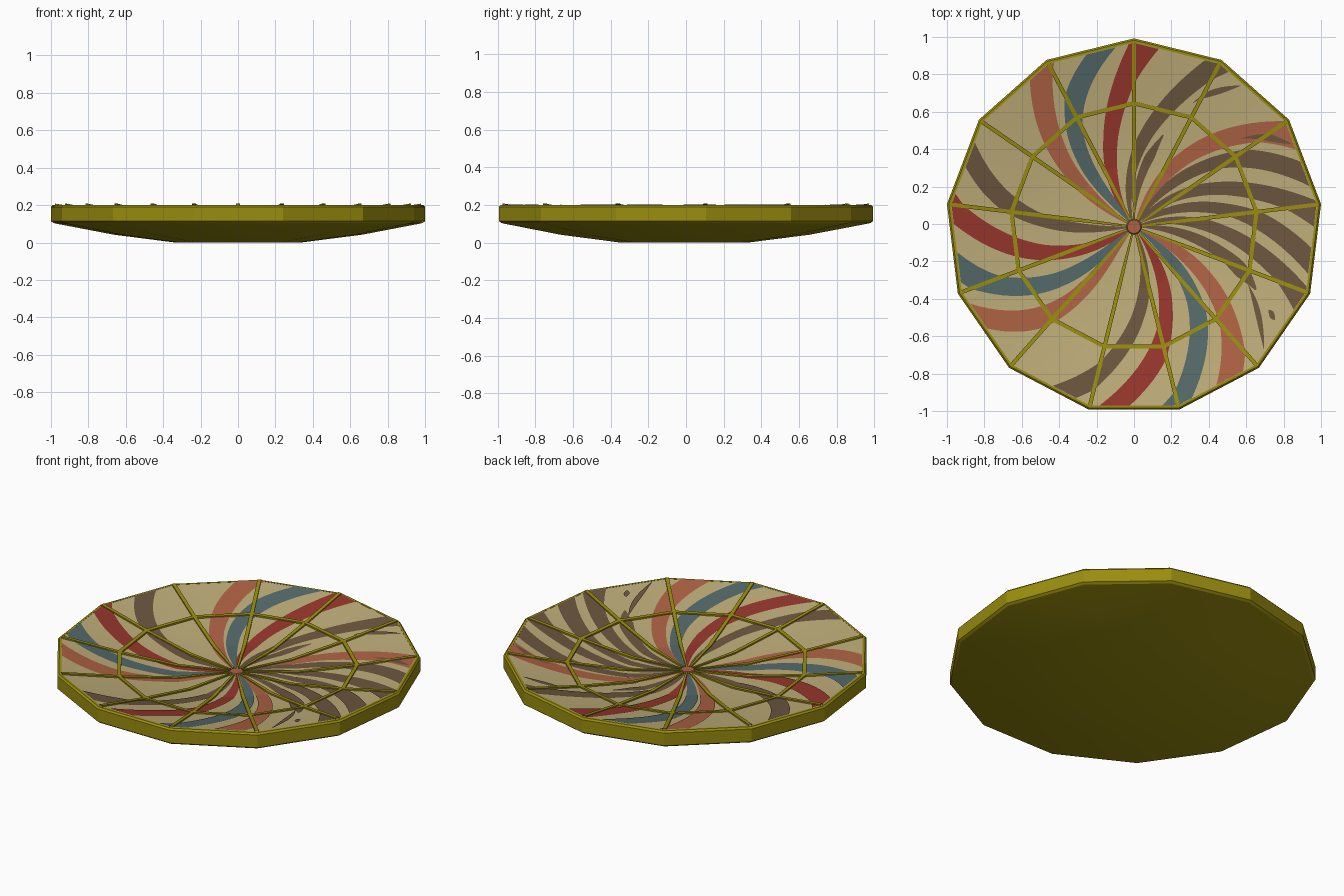
import bpy, bmesh, math

if "Cube" in bpy.data.objects:
    bpy.data.objects.remove(bpy.data.objects["Cube"])

N = 13
STEP = 2 * math.pi / N
HALF = STEP / 2
R = 1.0073          # corner radius of the 13-sided dish
CY = -0.0147        # centre offset so the bounds are centred
TOP = [(0, .102), (.34, .102), (.66, .144), (.985, .199)]   # inner dish profile


def mat(name, rgb):
    m = bpy.data.materials.new(name)
    lin = [((c / 255 + .055) / 1.055) ** 2.4 if c > 10 else c / 255 / 12.92 for c in rgb]
    m.diffuse_color = (*lin, 1)
    m.use_nodes = True
    m.node_tree.nodes["Principled BSDF"].inputs["Base Color"].default_value = m.diffuse_color
    return m


OLIVE = mat("olive", (154, 141, 14))
TAN = mat("tan", (190, 173, 121))
BROWN = mat("brown", (108, 86, 63))
RED = mat("red", (150, 54, 44))
BLUE = mat("slate_blue", (84, 105, 105))
ORANGE = mat("orange", (174, 98, 68))


def make(name, bm, material, smooth=None):
    me = bpy.data.meshes.new(name)
    bm.to_mesh(me)
    bm.free()
    me.materials.append(material)
    ob = bpy.data.objects.new(name, me)
    ob.location = (0, CY, 0)
    bpy.context.collection.objects.link(ob)
    if smooth:
        bpy.ops.object.select_all(action='DESELECT')
        bpy.context.view_layer.objects.active = ob
        ob.select_set(True)
        bpy.ops.object.shade_smooth_by_angle(angle=math.radians(smooth))
    return ob


def lathe(name, profile, material, smooth=None, closed=False):
    """Sweep a (radius, z) profile round the 13 corners."""
    bm = bmesh.new()
    rows = []
    for r, z in profile:
        if r == 0:
            rows.append([bm.verts.new((0, 0, z))] * N)
        else:
            rows.append([bm.verts.new((r * math.cos(math.pi / 2 + i * STEP),
                                       r * math.sin(math.pi / 2 + i * STEP), z)) for i in range(N)])
    pairs = list(zip(rows, rows[1:])) + ([(rows[-1], rows[0])] if closed else [])
    for a, b in pairs:
        for i in range(N):
            j = (i + 1) % N
            bm.faces.new(list(dict.fromkeys((a[i], a[j], b[j], b[i]))))
    return make(name, bm, material, smooth)


def height(rho):
    for (r0, z0), (r1, z1) in zip(TOP, TOP[1:]):
        if rho <= r1:
            return z0 + (z1 - z0) * (rho - r0) / (r1 - r0)
    return TOP[-1][1]


# Olive underside and rim
lathe("dish_body", [(0, 0), (.34, 0), (.67, .042), (.975, .1), (.994, .104), (R, .114),
                    (R, .19), (.998, .2), (.985, .2), (.985, .19)], OLIVE, 25)
# Tan inner face
lathe("dish_inner_face", TOP[::1][::-1], TAN, 25)


def stripe(name, material, a_out, a_mid, a_in, hw, r0=.03, r1=.983, lift=.003, taper=False):
    """Curved painted stripe: angles given at radii .95, .65 and .35."""
    bm = bmesh.new()
    rows, steps, cross = [], 28, 6
    for k in range(steps + 1):
        rho = r0 + (r1 - r0) * k / steps
        t = (.95 - rho) / .3
        ang = (a_out * (t - 1) * (t - 2) / 2 - a_mid * t * (t - 2) + a_in * t * (t - 1) / 2)
        w = hw * (1 + .3 * max(0, .5 - rho) / .3)
        if taper:
            w *= .1 + math.sin(math.pi * k / steps)
        elif r1 < .9:
            w *= min(1, .1 + (r1 - rho) / .15)
        row = []
        for c in range(cross + 1):
            th = math.radians(ang + w * (2 * c / cross - 1))
            d = (th - math.pi / 2) % STEP - HALF
            r = rho * math.cos(HALF) / math.cos(d)
            row.append(bm.verts.new((r * math.cos(th), r * math.sin(th), height(rho) + lift)))
        rows.append(row)
    for a, b in zip(rows, rows[1:]):
        for i in range(cross):
            bm.faces.new((a[i], b[i], b[i + 1], a[i + 1]))
    make(name, bm, material)


# Full stripes: colour and angles at the three radii
STRIPES = [
    (ORANGE, 122, 133, 142), (BLUE, 103, 120, 129), (RED, 88, 99, 111),
    (BROWN, 64, 76, 90), (ORANGE, 32, 46, 58), (BROWN, 19, 34, 47),
    (BROWN, 5.5, 18, 32), (BROWN, -9.5, 4, 18), (BROWN, -22, -10, 3),
    (ORANGE, -56, -42, -31), (BLUE, -74, -57, -44), (RED, -94, -77, -63),
    (BROWN, -111, -95, -81), (ORANGE, 212, 226, 232), (BLUE, 195, 210, 219),
    (RED, 176, 190, 202), (BROWN, 158, 171, 180)]
for n, (m, a, b, c) in enumerate(STRIPES):
    stripe("stripe_%02d" % n, m, a, b, c, 4.2 if m == BROWN else 4.8)
# Short stripes that fade out
stripe("short_stripe_top", BROWN, 58, 68, 79, 3.6, r1=.53)
stripe("short_stripe_right", BROWN, -36, -23, -11, 4.2, r1=.75)
# Worn paint slivers
stripe("sliver_top", BROWN, 54, 69, 84, 1.2, .74, .97, .005, True)
stripe("sliver_right", BROWN, 29, 45, 60, 1.3, .76, .97, .005, True)
stripe("sliver_low", BROWN, -42, -24, -6, 1.3, .70, .97, .005, True)
stripe("sliver_dot", BROWN, -34, -25, -15, 1.0, .87, .93, .005, True)

# Olive spokes to each corner
bm = bmesh.new()
for i in range(N):
    a = math.pi / 2 + i * STEP
    ux, uy = math.cos(a), math.sin(a)
    rows = []
    for r in (.04, .34, .66, .985):
        w = .005 if r < .1 else .0105
        z = height(r)
        rows.append([bm.verts.new((r * ux - s * w * uy, r * uy + s * w * ux, z + h))
                     for s, h in ((1, -.002), (1, .009), (-1, .009), (-1, -.002))])
    for p, q in zip(rows, rows[1:]):
        for j in range(3):
            bm.faces.new((p[j], p[j + 1], q[j + 1], q[j]))
bmesh.ops.recalc_face_normals(bm, faces=bm.faces)
for f in bm.faces:   # keep the flat tops facing up
    if abs(f.normal.z) > .5 and f.normal.z < 0:
        f.normal_flip()
make("spokes", bm, OLIVE)

# Olive ring half way out
z = height(.66)
lathe("middle_ring", [(.649, z - .003), (.671, z - .001), (.671, z + .010), (.649, z + .008)],
      OLIVE, closed=True)
# Orange centre spot
lathe("centre_spot", [(.042, .106), (.036, .112), (0, .112)], ORANGE)
